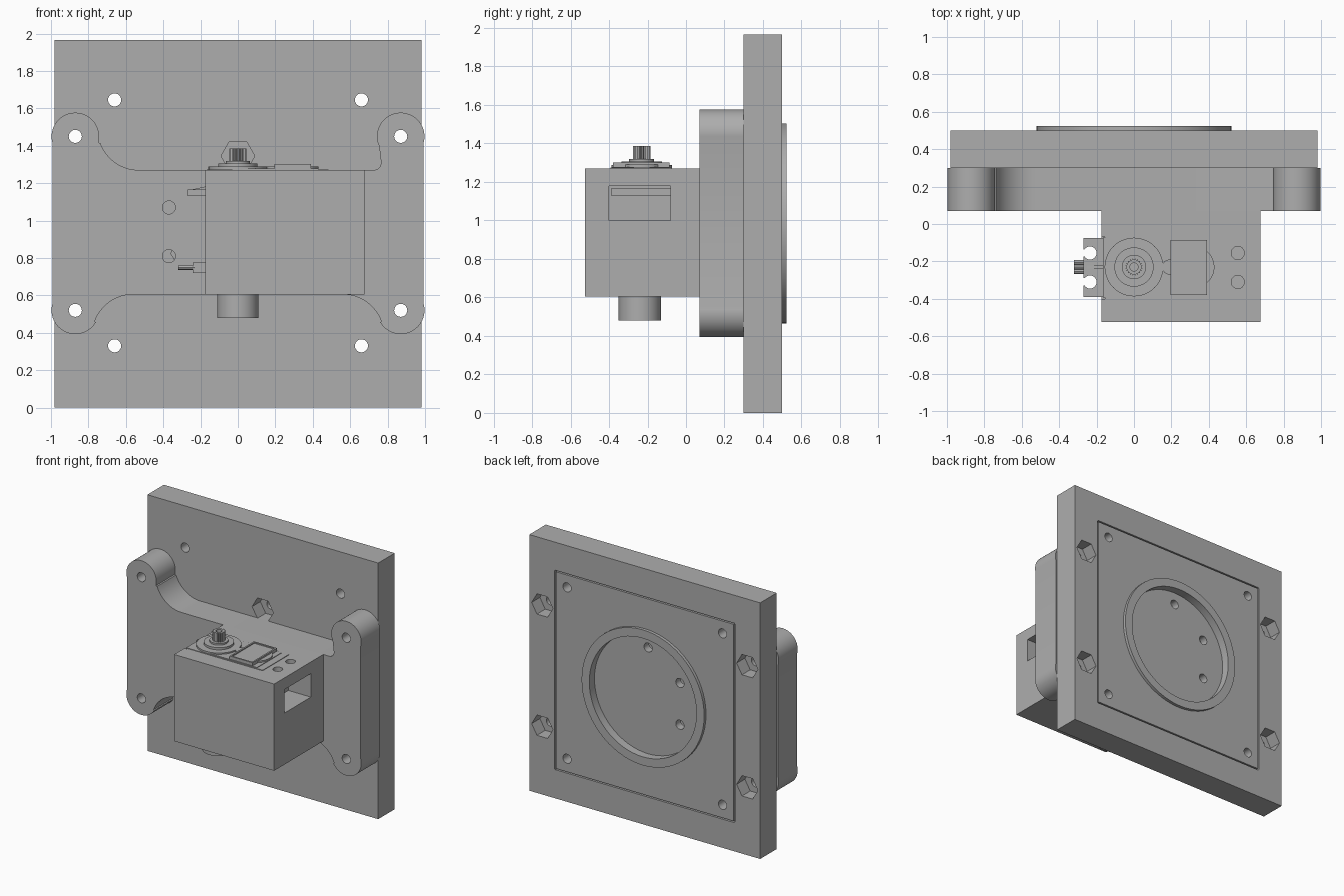
import bpy, bmesh, math

cube = bpy.data.objects.get("Cube")
if cube:
    bpy.data.objects.remove(cube, do_unlink=True)

grey = bpy.data.materials.new("plain grey")
grey.use_nodes = True
grey.diffuse_color = (0.42, 0.42, 0.42, 1)
grey.node_tree.nodes["Principled BSDF"].inputs["Base Color"].default_value = (0.42, 0.42, 0.42, 1)


def arc(cu, cv, r, start, end, n=16):
    steps = [math.radians(start + (end - start) * i / n) for i in range(n + 1)]
    return [(cu + r * math.cos(a), cv + r * math.sin(a)) for a in steps]


def ngon(cu, cv, r, n=40):
    return arc(cu, cv, r, 0, 360, n)[:-1]


def rect(u0, u1, v0, v1):
    return [(u0, v0), (u1, v0), (u1, v1), (u0, v1)]


def prism(name, profile, axis, lo, hi):
    """Extrude a flat profile along one axis between lo and hi."""
    place = {"x": lambda u, v, w: (w, u, v),
             "y": lambda u, v, w: (u, w, v),
             "z": lambda u, v, w: (u, v, w)}[axis]
    bm = bmesh.new()
    ends = [[bm.verts.new(place(u, v, w)) for u, v in profile] for w in (lo, hi)]
    bm.faces.new(ends[0])
    bm.faces.new(ends[1])
    n = len(profile)
    for i in range(n):
        j = (i + 1) % n
        bm.faces.new((ends[0][i], ends[0][j], ends[1][j], ends[1][i]))
    bmesh.ops.recalc_face_normals(bm, faces=bm.faces[:])
    mesh = bpy.data.meshes.new(name)
    bm.to_mesh(mesh)
    bm.free()
    mesh.materials.append(grey)
    obj = bpy.data.objects.new(name, mesh)
    bpy.context.collection.objects.link(obj)
    return obj


def cut(obj, profile, axis, lo, hi):
    """Subtract a prism from a part and discard the cutter."""
    tool = prism("cutter", profile, axis, lo, hi)
    tool.hide_render = True
    mod = obj.modifiers.new("cut", "BOOLEAN")
    mod.operation, mod.solver, mod.object = "DIFFERENCE", "EXACT", tool
    graph = bpy.context.evaluated_depsgraph_get()
    mesh = bpy.data.meshes.new_from_object(obj.evaluated_get(graph))
    obj.modifiers.clear()
    obj.data = mesh
    bpy.data.objects.remove(tool, do_unlink=True)


MID = 0.985
HOLE, NUT = 0.035, 0.09
lugs = [(x, z) for x in (-0.87, 0.87) for z in (0.52, 1.45)]
parts = []

# Back plate with screw holes, nut pockets, round recess and square groove
plate = prism("back_plate", rect(-0.98, 0.98, 0, 1.965), "y", 0.30, 0.50)
cut(plate, ngon(0, MID, 0.455, 64), "y", 0.46, 0.6)
for x, z in lugs:
    cut(plate, ngon(x, z, NUT, 6), "y", 0.40, 0.6)
    cut(plate, ngon(x, z, HOLE, 24), "y", 0.2, 0.6)
for x in (-0.66, 0.66):
    for z in (0.33, 1.645):
        cut(plate, ngon(x, z, HOLE, 24), "y", 0.2, 0.6)
for x, z in ((0, 1.345), (-0.27, 1.145), (-0.27, 0.825)):
    cut(plate, ngon(x, z, NUT, 6), "y", 0.2, 0.40)
    cut(plate, ngon(x, z, HOLE, 24), "y", 0.2, 0.6)
S, G = 0.76, 0.01
for s in (-S, S):
    cut(plate, rect(s - G / 2, s + G / 2, MID - S, MID + S), "y", 0.48, 0.6)
    cut(plate, rect(-S, S, MID + s - G / 2, MID + s + G / 2), "y", 0.48, 0.6)

# Raised ring on the back
ring = prism("back_ring", ngon(0, MID, 0.52, 64), "y", 0.49, 0.523)
cut(ring, ngon(0, MID, 0.455, 64), "y", 0.4, 0.6)

# Bracket with four rounded lugs
outline = (arc(-0.87, 1.45, 0.127, 195, -15, 24) + arc(-0.53, 1.49, 0.22, 200, 270)
           + arc(0.725, 1.31, 0.04, 270, 360, 8) + arc(0.87, 1.45, 0.127, 205, -15, 24)
           + arc(0.87, 0.52, 0.127, 15, -150, 24) + arc(0.56, 0.385, 0.22, 20, 90)
           + arc(-0.56, 0.385, 0.22, 90, 160) + arc(-0.87, 0.52, 0.127, -30, -195, 24))
bracket = prism("mounting_bracket", outline, "y", 0.07, 0.30)
for x, z in lugs + [(-0.37, 1.07), (-0.37, 0.81)]:
    cut(bracket, ngon(x, z, HOLE, 24), "y", 0, 0.4)

# Motor housing with side window, motor slot and screw holes
housing = prism("motor_housing", rect(-0.175, 0.675, 0.605, 1.27), "y", -0.525, 0.072)
cut(housing, rect(-0.4, -0.08, 1.0, 1.18), "x", 0.48, 0.8)
cut(housing, rect(-0.4, -0.07, 0.68, 1.3), "x", -0.3, -0.155)
for y in (-0.155, -0.31):
    cut(housing, ngon(0.555, y, HOLE, 24), "z", 1.1, 1.4)

# Motor body, ears and output shaft
Y = -0.23
prism("motor_body", rect(-0.165, 0.484, -0.392, -0.072), "z", 0.69, 1.274)
for name, x0, x1, xh in (("right_ear", -0.27, -0.16, -0.235), ("left_ear", 0.47, 0.59, 0.555)):
    ear = prism(name, rect(x0, x1, -0.39, -0.075), "z", 1.13, 1.165)
    for y in (-0.155, -0.31):
        cut(ear, ngon(xh, y, HOLE, 24), "z", 1, 1.3)
        if x0 < 0:
            cut(ear, rect(-0.3, xh, y - 0.02, y + 0.02), "z", 1, 1.3)
prism("ear_rib", [(-0.25, 1.165), (-0.16, 1.165), (-0.16, 1.185)], "y", Y - 0.008, Y + 0.008)
for name, r, z0, z1 in (("gear_boss", 0.157, 1.26, 1.288), ("boss_step", 0.105, 1.28, 1.305),
                        ("boss_collar", 0.065, 1.30, 1.318)):
    prism(name, ngon(0, Y, r), "z", z0, z1)
teeth = [(r * math.cos(math.pi * i / 20), Y + r * math.sin(math.pi * i / 20))
         for i in range(40) for r in [0.046 if i % 2 else 0.039]]
shaft = prism("splined_shaft", teeth, "z", 1.30, 1.386)
cut(shaft, ngon(0, Y, 0.022, 20), "z", 1.33, 1.5)

# Raised cover on the motor top
prism("cover_base", rect(0.0, 0.43, -0.385, -0.085), "z", 1.26, 1.278)
prism("cover_round", ngon(0.32, Y, 0.11), "z", 1.27, 1.29)
prism("cover_tab", ngon(0.19, Y, 0.04, 24), "z", 1.27, 1.29)
cover = prism("cover_plate", rect(0.195, 0.39, -0.38, -0.085), "z", 1.27, 1.302)
cut(cover, rect(0.207, 0.378, -0.368, -0.097), "z", 1.294, 1.4)

# Cable plug and lower pivot
prism("cable_plug", rect(Y - 0.035, Y + 0.035, 0.72, 0.775), "x", -0.24, -0.16)
for i in range(3):
    y = Y + (i - 1) * 0.024
    prism("cable_wire_%d" % (i + 1), ngon(y, 0.748, 0.0125, 12), "x", -0.32, -0.23)
prism("lower_pivot", ngon(0, -0.24, 0.11), "z", 0.48, 0.62)

# Smooth round walls, keep hard edges
bpy.ops.object.select_all(action="DESELECT")
for obj in bpy.context.collection.objects:
    if obj.type == "MESH":
        obj.select_set(True)
        bpy.context.view_layer.objects.active = obj
bpy.ops.object.shade_smooth_by_angle(angle=math.radians(30))
